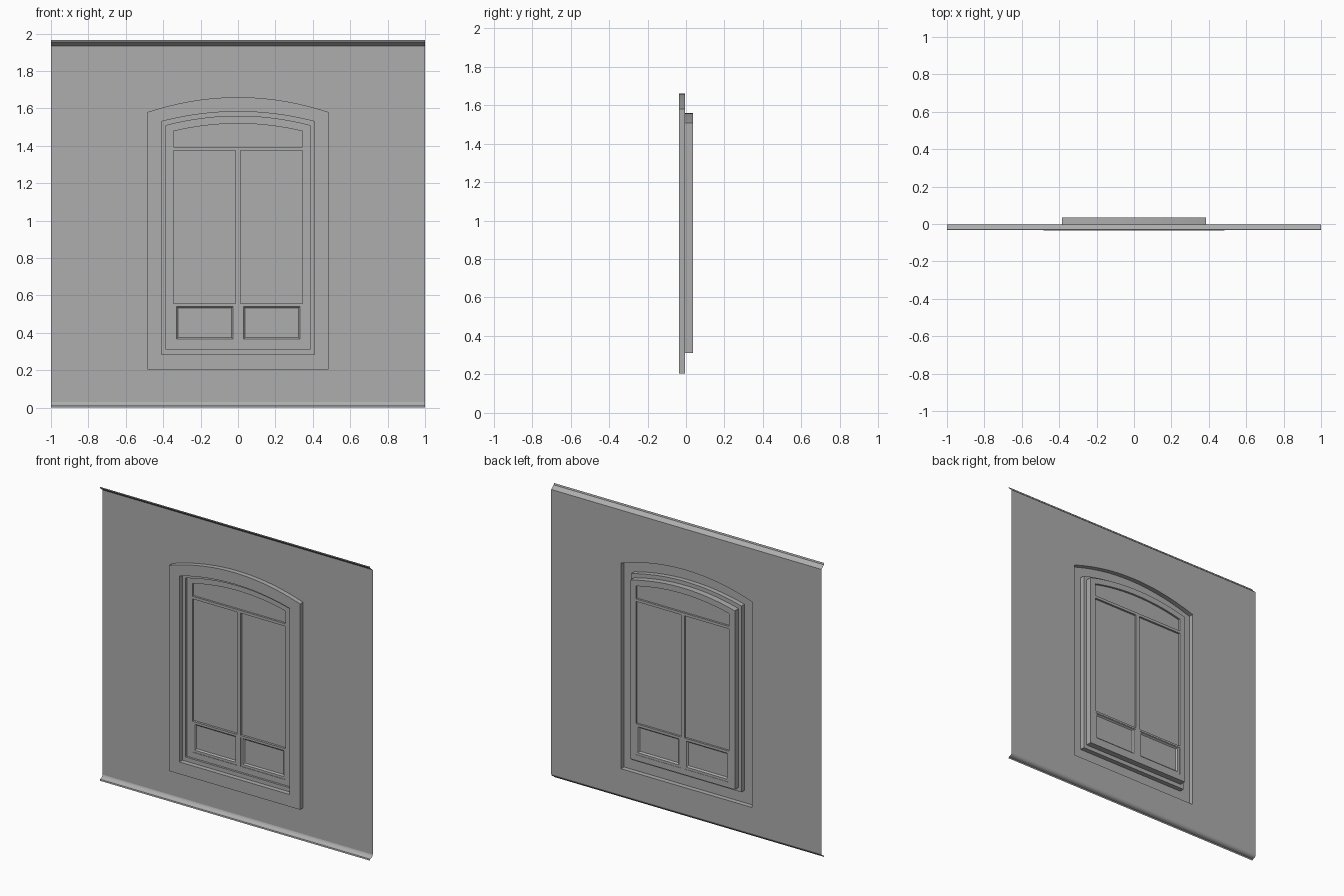
import bpy, bmesh, math
from mathutils import Vector

cube = bpy.data.objects.get("Cube")
if cube:
    bpy.data.objects.remove(cube, do_unlink=True)

SHADE = (0.42, 0.42, 0.42, 1)
grey = bpy.data.materials.new("plain_grey")
grey.diffuse_color = SHADE
grey.use_nodes = True
grey.node_tree.nodes["Principled BSDF"].inputs["Base Color"].default_value = SHADE

ARCH = 24          # segments along each arched head
WALL, FRONT, BACK = -0.004, -0.036, 0.036


def finish(name, bm, sheet=False):
    """Turn a bmesh into a shaded object; open sheets face the front."""
    bmesh.ops.recalc_face_normals(bm, faces=bm.faces)
    if sheet:
        big = max(bm.faces, key=lambda f: f.calc_area())
        if big.normal.y > 0:
            bmesh.ops.reverse_faces(bm, faces=bm.faces)
    mesh = bpy.data.meshes.new(name)
    bm.to_mesh(mesh)
    bm.free()
    mesh.materials.append(grey)
    obj = bpy.data.objects.new(name, mesh)
    bpy.context.collection.objects.link(obj)
    bpy.ops.object.select_all(action='DESELECT')
    obj.select_set(True)
    bpy.context.view_layer.objects.active = obj
    bpy.ops.object.shade_smooth_by_angle(angle=math.radians(30))


def arched(half, bottom, spring, crown, y):
    """Closed outline with a shallow arched head."""
    pts = []
    for i in range(ARCH + 1):
        t = 2 * i / ARCH - 1
        pts.append(Vector((half * t, y, crown - (crown - spring) * t * t)))
    return pts + [Vector((half, y, bottom)), Vector((-half, y, bottom))]


def rect(x0, x1, z0, z1, y):
    return [Vector((x, y, z)) for x, z in ((x0, z0), (x1, z0), (x1, z1), (x0, z1))]


def loft(name, loops, ring=False, cap=False, sheet=False):
    """Bridge matching outlines; ring joins last to first, cap fills the last."""
    bm = bmesh.new()
    rows = [[bm.verts.new(p) for p in loop] for loop in loops]
    pairs = list(zip(rows, rows[1:]))
    if ring:
        pairs.append((rows[-1], rows[0]))
    for a, b in pairs:
        for i in range(len(a)):
            j = (i + 1) % len(a)
            bm.faces.new((a[i], a[j], b[j], b[i]))
    if cap:
        bm.faces.new(rows[-1])
    finish(name, bm, sheet)


def box(name, x0, x1, y0, y1, z0, z1):
    bm = bmesh.new()
    bmesh.ops.create_cube(bm, size=1)
    for v in bm.verts:
        v.co = Vector((x1 if v.co.x > 0 else x0, y1 if v.co.y > 0 else y0,
                       z1 if v.co.z > 0 else z0))
    finish(name, bm)


def lip(name, profile):
    """Thin strip running the full width of the wall."""
    bm = bmesh.new()
    rows = [[bm.verts.new((x, y, z)) for x in (-1, 1)] for y, z in profile]
    for a, b in zip(rows, rows[1:]):
        bm.faces.new((a[0], a[1], b[1], b[0]))
    finish(name, bm, sheet=True)


# Outlines, from the wall edge inward: half width, bottom, spring, crown
edge = (1, 0.03, 1.934, 1.934)
trim_outer = (0.484, 0.204, 1.58, 1.66)
trim_inner = (0.408, 0.285, 1.53, 1.583)
window_outer = (0.386, 0.312, 1.508, 1.558)
window_inner = (0.345, 0.35, 1.478, 1.519)

# Wall sheet with its opening
loft("wall", [arched(*edge, WALL), arched(*trim_outer, WALL)], sheet=True)

# Raised surround, open at the back, stepping in to the window
loft("window_surround", [
    arched(*trim_outer, WALL), arched(*trim_outer, FRONT),
    arched(*trim_inner, FRONT), arched(*trim_inner, WALL),
    arched(*window_outer, WALL), arched(*window_outer, 0.01),
], sheet=True)

# Sloping lip at the head of the wall, coved lip at its foot
lip("top_lip", [(WALL, 1.934), (-0.030, 1.955), (-0.033, 1.966)])
lip("bottom_lip", [(WALL, 0.03), (-0.007, 0.021), (-0.013, 0.015),
                   (-0.021, 0.011), (-0.031, 0.009), (-0.033, 0)])

# Window frame and opaque pane
loft("window_frame", [
    arched(*window_outer, 0.01), arched(*window_inner, 0.01),
    arched(*window_inner, BACK), arched(*window_outer, BACK),
], ring=True)
loft("pane", [arched(*window_inner, 0.023)], cap=True, sheet=True)

# Glazing bars
box("transom", -0.345, 0.345, 0.01, BACK, 1.375, 1.393)
box("mullion", -0.013, 0.013, 0.01, BACK, 0.35, 1.375)

# Lower sash rails and recessed panels
for side, x0, x1 in (("left", 0.013, 0.345), ("right", -0.345, -0.013)):
    box(side + "_sash_rail", x0, x1, 0.008, BACK, 0.545, 0.558)
    outer = (x0, x1, 0.35, 0.545)
    inner = (x0 + 0.016, x1 - 0.014, 0.366, 0.54)
    field = (x0 + 0.024, x1 - 0.022, 0.375, 0.532)
    loft(side + "_panel_front", [rect(*outer, 0.013), rect(*inner, 0.013),
                                 rect(*field, 0.021)], cap=True, sheet=True)
    loft(side + "_panel_back", [rect(*outer, 0.034), rect(*inner, 0.034),
                                rect(*field, 0.025)], cap=True)
